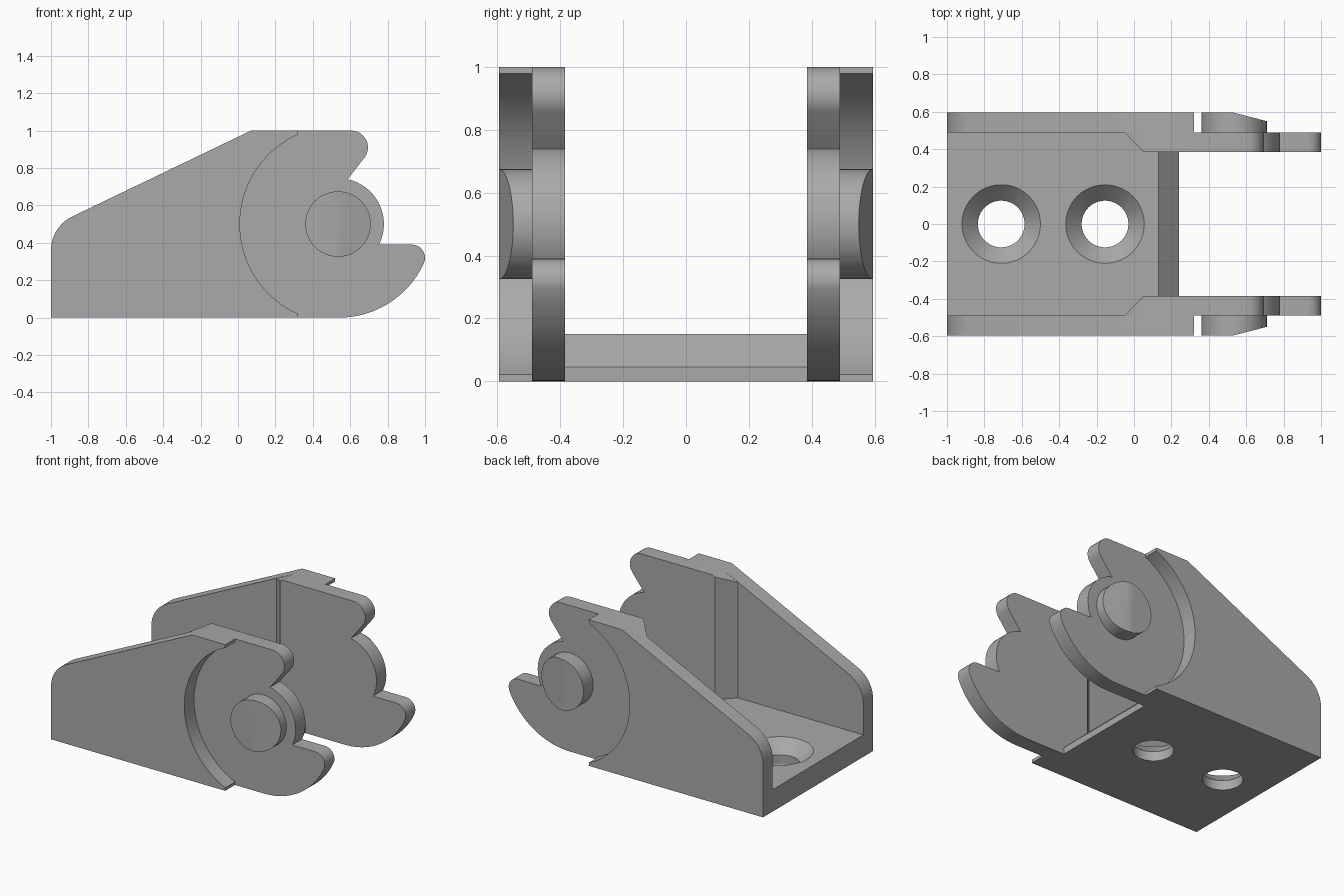
import bpy, bmesh, math
from mathutils import Vector

cube = bpy.data.objects.get("Cube")
if cube:
    bpy.data.objects.remove(cube, do_unlink=True)

grey = bpy.data.materials.new("plain grey")
grey.use_nodes = True
colour = (0.4, 0.4, 0.4, 1)
grey.diffuse_color = colour
grey.node_tree.nodes["Principled BSDF"].inputs["Base Color"].default_value = colour

INNER, MIDDLE, OUTER = 0.385, 0.49, 0.595   # wall layers along y
PIVOT = (0.535, 0.5)


def arc(centre, radius, start, end, steps):
    angles = [math.radians(start + (end - start) * i / steps) for i in range(steps + 1)]
    return [(centre[0] + radius * math.cos(a), centre[1] + radius * math.sin(a)) for a in angles]


def finish(name, bm):
    bmesh.ops.recalc_face_normals(bm, faces=bm.faces)
    mesh = bpy.data.meshes.new(name)
    bm.to_mesh(mesh)
    bm.free()
    mesh.materials.append(grey)
    obj = bpy.data.objects.new(name, mesh)
    bpy.context.collection.objects.link(obj)
    return obj


def extrude(profile, y0, y1):
    """Solid from an x-z profile spanning y0 to y1."""
    bm = bmesh.new()
    face = bm.faces.new([bm.verts.new((x, y0, z)) for x, z in profile])
    new = bmesh.ops.extrude_face_region(bm, geom=[face])["geom"]
    for v in new:
        if isinstance(v, bmesh.types.BMVert):
            v.co.y = y1
    return bm


def combine(target, other, operation):
    mod = target.modifiers.new(operation.lower(), 'BOOLEAN')
    mod.operation, mod.object, mod.solver = operation, other, 'EXACT'
    bpy.context.view_layer.objects.active = target
    bpy.ops.object.modifier_apply(modifier=mod.name)
    bpy.data.objects.remove(other, do_unlink=True)


def mirror_y(bm):
    for v in bm.verts:
        v.co.y *= -1


def outer_plate():
    corner = arc((-0.8, 0.36), 0.2, 180, 116, 10)
    scoop = arc(PIVOT, 0.525, 114.2, 245.8, 40)
    return extrude([(-1, 0)] + corner + [(0.07, 1), (0.32, 1)] + scoop + [(0.32, 0)],
                   MIDDLE, OUTER)


def jaw_plate():
    upper_tip = arc((0.605, 0.91), 0.09, 90, -35, 12)
    hub = arc(PIVOT, 0.245, 78, -26.7, 24)
    lower_tip = arc((0.93, 0.32), 0.07, 90, -20, 10)
    belly = arc((0.54, 0.5), 0.5, -29, -90, 20)
    bm = extrude([(-0.05, 0), (-0.05, 0.94), (0.07, 1)] + upper_tip + hub + lower_tip + belly,
                 MIDDLE, INNER)
    # Slanted step where the thicker inner layer begins
    for v in bm.verts:
        if v.co.x < 0 and v.co.y < MIDDLE - 0.01:
            v.co.x = 0.05
            if v.co.z > 0.5:
                v.co.z = 0.99
    return bm


def pivot_pin():
    bm = extrude(arc(PIVOT, 0.175, 0, 352.5, 47), MIDDLE - 0.04, OUTER)
    # Sloping half of the pin's end
    cut = bmesh.ops.bisect_plane(bm, geom=bm.verts[:] + bm.edges[:] + bm.faces[:],
                                 plane_co=Vector((PIVOT[0], OUTER, 0)),
                                 plane_no=Vector((0.26, 1, 0)), clear_outer=True)
    edges = [e for e in bm.edges if e.is_boundary]
    bmesh.ops.holes_fill(bm, edges=edges, sides=0)
    return bm


def countersink(x):
    """Straight hole opening into a cone at the top."""
    bm = bmesh.new()
    rings = [(0.125, -0.1), (0.125, 0.065), (0.21, 0.15), (0.21, 0.3)]
    loops = [[bm.verts.new((x + px, py, z)) for px, py in arc((0, 0), r, 0, 352.5, 47)]
             for r, z in rings]
    for a, b in zip(loops, loops[1:]):
        for i in range(len(a)):
            j = (i + 1) % len(a)
            bm.faces.new((a[i], a[j], b[j], b[i]))
    bm.faces.new(loops[0])
    bm.faces.new(loops[-1])
    return finish("hole_cutter", bm)


# Floor with a chamfered front edge, then its screw holes
floor = [(-1, 0), (-1, 0.15), (0.13, 0.15), (0.24, 0.045), (0.24, 0)]
bracket = finish("bracket", extrude(floor, -MIDDLE, MIDDLE))
for x in (-0.71, -0.155):
    combine(bracket, countersink(x), 'DIFFERENCE')

# Both side walls
for side in (1, -1):
    for name, build in (("outer_plate", outer_plate), ("jaw_plate", jaw_plate),
                        ("pivot_pin", pivot_pin)):
        bm = build()
        if side < 0:
            mirror_y(bm)
        combine(bracket, finish(name, bm), 'UNION')

bpy.ops.object.select_all(action='DESELECT')
bracket.select_set(True)
bpy.context.view_layer.objects.active = bracket
bpy.ops.object.shade_smooth_by_angle(angle=math.radians(30))
